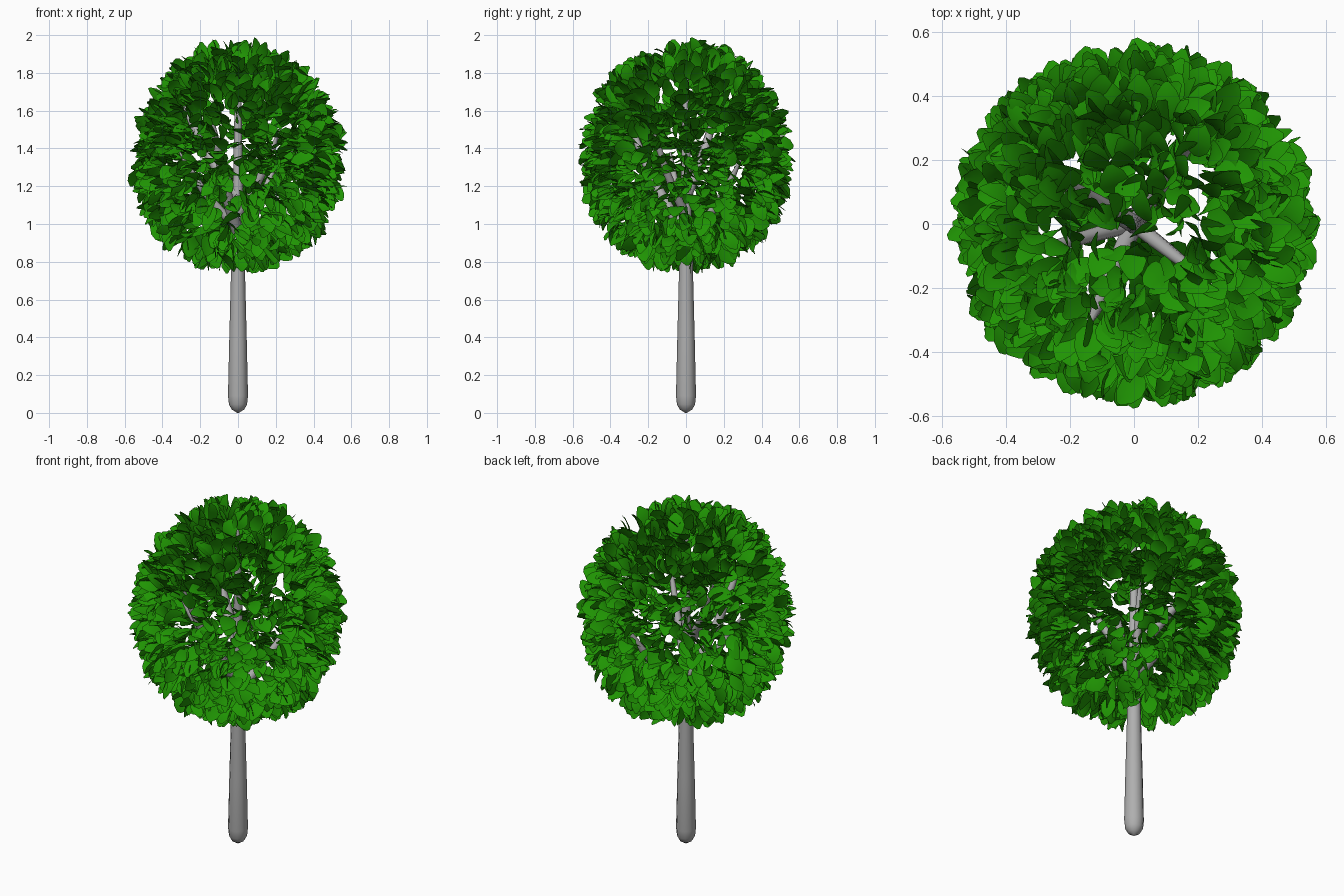
import bpy, bmesh, math, random
from mathutils import Vector, Matrix

if "Cube" in bpy.data.objects:
    bpy.data.objects.remove(bpy.data.objects["Cube"])

random.seed(5)


def material(name, rgb):
    m = bpy.data.materials.new(name)
    m.diffuse_color = (*rgb, 1.0)
    m.use_nodes = True
    m.node_tree.nodes["Principled BSDF"].inputs["Base Color"].default_value = m.diffuse_color
    return m


bark = material("grey bark", (0.43, 0.43, 0.43))
green = material("leaf green", (0.014, 0.30, 0.001))


def finish(bm, name, mat, smooth=50):
    mesh = bpy.data.meshes.new(name)
    bm.to_mesh(mesh)
    bm.free()
    mesh.materials.append(mat)
    ob = bpy.data.objects.new(name, mesh)
    bpy.context.collection.objects.link(ob)
    bpy.ops.object.select_all(action='DESELECT')
    ob.select_set(True)
    bpy.context.view_layer.objects.active = ob
    bpy.ops.object.shade_smooth_by_angle(angle=math.radians(smooth))
    return ob


def tube(bm, path, radii, sides):
    """Tapered tube with capped ends along a list of points."""
    rings = []
    for i, p in enumerate(path):
        t = (path[min(i + 1, len(path) - 1)] - path[max(i - 1, 0)]).normalized()
        u = t.cross(Vector((0, 1, 0))).normalized()
        v = t.cross(u)
        rings.append([bm.verts.new(p + radii[i] * (u * math.cos(a) + v * math.sin(a)))
                      for a in (2 * math.pi * k / sides for k in range(sides))])
    for a, b in zip(rings, rings[1:]):
        for k in range(sides):
            j = (k + 1) % sides
            bm.faces.new((a[k], a[j], b[j], b[k]))
    bm.faces.new(rings[0][::-1])
    bm.faces.new(rings[-1])
    bmesh.ops.recalc_face_normals(bm, faces=bm.faces[:])


# trunk with a rounded foot
profile = [(0.0, 0.004), (0.018, 0.033), (0.045, 0.048), (0.09, 0.053), (0.4, 0.046),
           (0.75, 0.037), (1.1, 0.029), (1.5, 0.021), (1.78, 0.014), (1.84, 0.004)]
bm = bmesh.new()
tube(bm, [Vector((0, 0, z)) for z, r in profile], [r for z, r in profile], 12)
finish(bm, "trunk", bark)

# branches: direction in degrees, start height, reach, rise, radius
BRANCHES = [(246, 0.95, 0.34, 0.62, 0.031), (150, 1.15, 0.34, 0.50, 0.031),
            (322, 1.05, 0.28, 0.45, 0.025), (55, 0.90, 0.36, 0.45, 0.026),
            (195, 0.98, 0.32, 0.40, 0.025)]
bm = bmesh.new()
for deg, z, reach, rise, r in BRANCHES:
    a = math.radians(deg)
    path = [Vector((math.cos(a) * reach * f, math.sin(a) * reach * f, z + rise * g))
            for f, g in ((0, 0), (0.3, 0.22), (0.6, 0.5), (0.85, 0.8), (1, 1))]
    tube(bm, path, [r, r * 0.95, r * 0.8, r * 0.6, r * 0.2], 8)
finish(bm, "branches", bark)

# crown: leaves pointing outwards, tips on an egg-shaped shell
CENTRE = Vector((0, 0, 1.35))
WIDE, UPPER, LOWER = 0.582, 0.65, 0.62
OUTLINE = [(0, 0.2), (0.2, 0.75), (0.48, 1.0), (0.78, 0.75), (1.0, 0.2)]


def gauss_vec(s):
    return Vector([random.gauss(0, s) for _ in range(3)])


def shell(d):
    """Distance from the crown centre to its surface along d."""
    p, tall = (2.0, UPPER) if d.z > 0 else (2.25, LOWER)
    return ((math.hypot(d.x, d.y) / WIDE) ** p + (abs(d.z) / tall) ** p) ** (-1 / p)


def leaf(bm, tip, direction, normal, length, width):
    side = direction.cross(normal)
    rows = []
    for t, w in OUTLINE:
        mid = tip - direction * length * (1 - t) - normal * 0.012 * (2 * t - 1) ** 2
        rise = normal * 0.006 * w
        rows.append([bm.verts.new(mid - side * w * width / 2 + rise),
                     bm.verts.new(mid),
                     bm.verts.new(mid + side * w * width / 2 + rise)])
    for a, b in zip(rows, rows[1:]):
        for k in range(2):
            bm.faces.new((a[k], a[k + 1], b[k + 1], b[k]))


bm = bmesh.new()
for _ in range(1550):
    d = gauss_vec(1).normalized()
    tip = CENTRE + d * shell(d) * random.uniform(0.89, 1.0)
    # limited scatter keeps the outline of the crown tidy
    scatter = Vector([max(-0.5, min(0.5, c)) for c in gauss_vec(0.30)])
    grow = (d + scatter).normalized()
    up = Vector((0, 0, 1)) + gauss_vec(0.2)
    n = (up - grow * up.dot(grow)).normalized()
    n = Matrix.Rotation(random.gauss(0, 0.6), 3, grow) @ n
    leaf(bm, tip, grow, n, random.uniform(0.11, 0.145), random.uniform(0.075, 0.10))
finish(bm, "leaves", green, 60)
